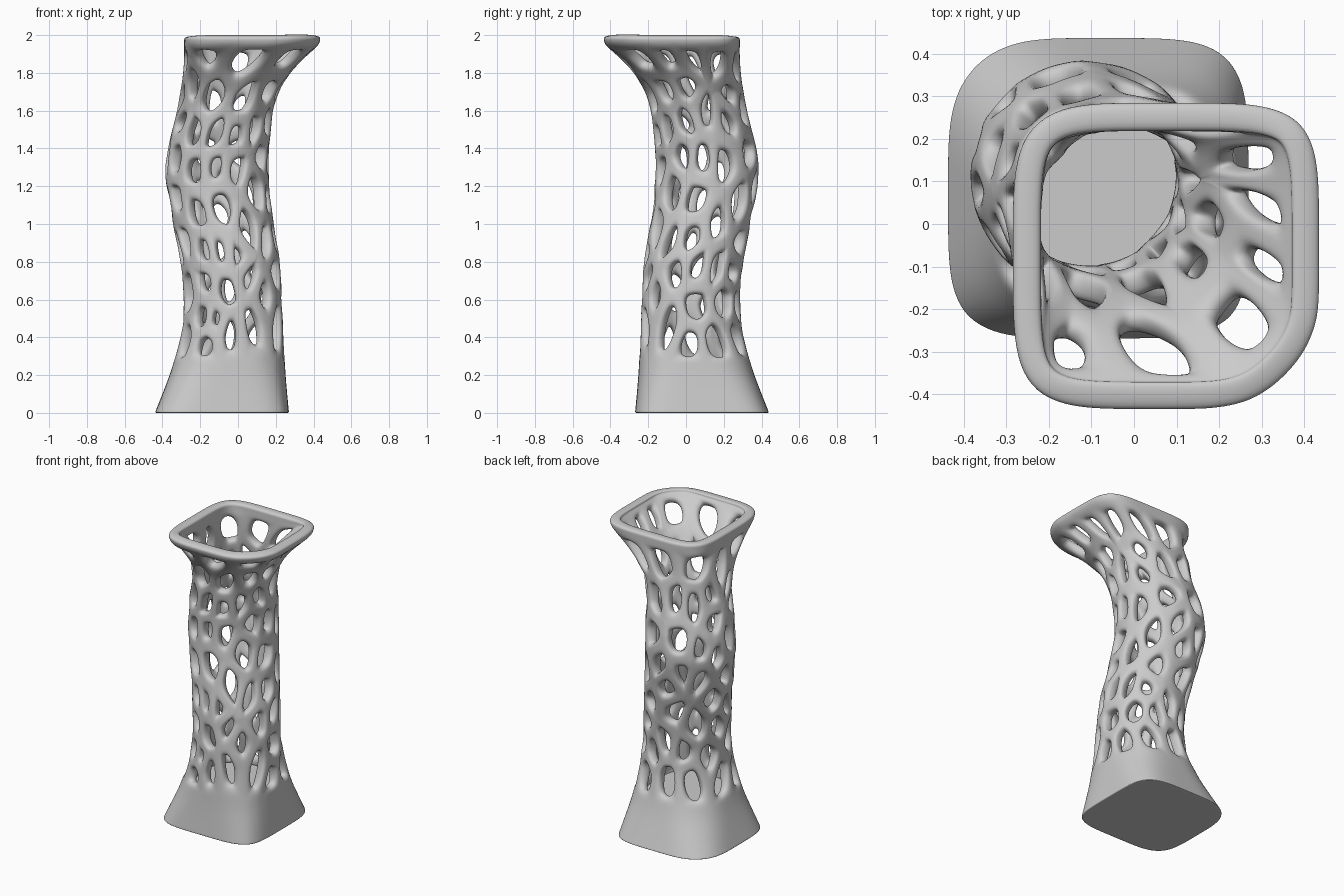
import bpy, bmesh, random
from math import pi, cos, sin, atan2, hypot
from mathutils import Vector, Matrix

if "Cube" in bpy.data.objects:
    bpy.data.objects.remove(bpy.data.objects["Cube"])

random.seed(4)

# Outline: z, left x, right x, squareness (the y outline is the same, mirrored on the diagonal)
OUTLINE = [(0, -.44, .27, 5), (.1, -.40, .26, 4), (.2, -.362, .252, 3.2), (.3, -.33, .246, 2.7),
           (.45, -.295, .24, 2.3), (.6, -.285, .235, 2.1), (.8, -.305, .225, 2), (1, -.345, .19, 2),
           (1.2, -.382, .167, 2), (1.3, -.388, .163, 2), (1.4, -.375, .165, 2), (1.6, -.322, .185, 2.1),
           (1.7, -.305, .215, 2.3), (1.8, -.29, .275, 2.9), (1.88, -.283, .35, 3.8),
           (1.95, -.285, .432, 5), (2.05, -.285, .447, 5.4)]
# Hole centres seen from the front (x, z) and from the right (y, z)
FRONT = [(-.17, 1.87), (.04, 1.86), (.28, 1.87), (-.14, 1.67), (.04, 1.65), (.18, 1.68), (-.24, 1.76),
         (-.31, 1.54), (-.24, 1.47), (-.12, 1.47), (0, 1.47), (.10, 1.51), (-.34, 1.35), (-.24, 1.29),
         (-.12, 1.30), (-.01, 1.30), (.14, 1.39), (-.23, 1.07), (-.08, 1.09), (.12, 1.17), (-.29, .92),
         (-.09, .85), (-.18, .85), (.06, .98), (.16, .93), (-.18, .69), (.06, .72), (-.27, .64),
         (-.07, .64), (.01, .82), (.19, .72), (-.19, .51), (-.12, .49), (-.04, .43), (.08, .47),
         (.20, .46), (-.29, .37), (-.18, .36)]
RIGHT = [(-.24, 1.87), (-.10, 1.88), (.03, 1.89), (.17, 1.86), (-.16, 1.69), (.01, 1.71), (.24, 1.68),
         (-.01, 1.54), (.10, 1.59), (.22, 1.55), (.31, 1.60), (-.14, 1.50), (-.17, 1.32), (-.02, 1.37),
         (.09, 1.33), (.21, 1.32), (.35, 1.39), (-.08, 1.18), (.05, 1.13), (.18, 1.01), (.28, 1.09),
         (-.09, .90), (.03, .93), (.29, .89), (-.07, .76), (.06, .77), (.17, .77), (.25, .76),
         (-.19, .60), (-.09, .47), (.05, .56), (.21, .59), (.02, .37), (.16, .37), (.28, .41)]
A, B = .26, .65                  # scale of angle and height on the unrolled wall
Z_LOW, Z_HIGH = .26, 1.945       # the pierced band
GAP, WALL, FLOOR = .022, .066, .27
W = 2 * pi * A


def section(z):
    """Centre offset, half width and squareness at a height."""
    z = min(max(z, 0), 2.049)
    for p, q in zip(OUTLINE, OUTLINE[1:]):
        if p[0] <= z <= q[0]:
            t = (z - p[0]) / (q[0] - p[0])
            lo, hi, n = (p[k] + t * (q[k] - p[k]) for k in (1, 2, 3))
            return (lo + hi) / 2, (hi - lo) / 2, n


def on_wall(u, z, s=1):
    c, r, n = section(z)
    soft = max(0, cos(u + pi / 4 if z > 1 else u - 3 * pi / 4)) ** 4   # the leaning corner is rounder
    n = 2 + (n - 2) * (1 - (.75 if z > 1 else .5) * soft)
    k = s * r / (abs(cos(u)) ** n + abs(sin(u)) ** n) ** (1 / n)
    return Vector((c + k * cos(u), -c + k * sin(u), z))


def dist(p, q):
    d = abs(p[0] - q[0]) % W
    return hypot(min(d, W - d), p[1] - q[1])


# Seeds on the unrolled wall: the seen holes first, then even filling for the rest
seeds = []


def add_seed(u, z, near):
    p = Vector((u * A, z * B))
    if all(dist(p, q) > near for q in seeds):
        seeds.append(p)


for x, z in FRONT:
    c, r, n = section(z)
    t = (x - c) / r
    if -.97 < t < .74:
        add_seed(atan2(-(1 - abs(t) ** n) ** (1 / n), t), z, .05)
for y, z in RIGHT:
    c, r, n = section(z)
    t = (y + c) / r
    if -.74 < t < .97:
        add_seed(atan2(t, (1 - abs(t) ** n) ** (1 / n)), z, .065)
while True:
    tries = [Vector((random.uniform(-pi, pi) * A, random.uniform(.37, 1.86) * B)) for _ in range(250)]
    best = max(tries, key=lambda p: min(dist(p, q) for q in seeds))
    if min(dist(best, q) for q in seeds) < .105:
        break
    seeds.append(best)


def clip(poly, mid, nrm):
    out = []
    for p, q in zip(poly, poly[1:] + poly[:1]):
        a, b = (p - mid).dot(nrm), (q - mid).dot(nrm)
        if a <= 0:
            out.append(p)
        if a * b < 0:
            out.append(p + (q - p) * (a / (a - b)))
    return out


def cell(s):
    lo, hi = Z_LOW * B, Z_HIGH * B
    poly = [Vector(v) for v in ((s.x - .35, lo), (s.x + .35, lo), (s.x + .35, hi), (s.x - .35, hi))]
    for q in seeds:
        for k in (-W, 0, W):
            o = q + Vector((k, 0))
            if 1e-6 < (o - s).length < .7:
                poly = clip(poly, (s + o) / 2, o - s)
    return poly


bm = bmesh.new()


def vert(p):     # work on a unit cylinder first
    return bm.verts.new((cos(p.x / A), sin(p.x / A), p.y / B))


# Lattice: each cell becomes a ring of quads round an elliptical hole
for s in seeds:
    poly = cell(s)
    mid = (sum(poly, Vector((0, 0))) / len(poly)).lerp(s, .4)
    pairs = list(zip(poly, poly[1:] + poly[:1]))
    outer = []
    for p, q in pairs:
        edge = abs(p.y - q.y) < 1e-6 and min(abs(p.y - Z_LOW * B), abs(p.y - Z_HIGH * B)) < 1e-5
        outer += [p.lerp(q, t) for t in ((0, .25, .5, .75) if edge else (0, .5))]
    near = min(abs((q - p).normalized().cross(mid - p)) for p, q in pairs if (q - p).length > .01)
    f = max(.4, 1 - GAP / near)
    rel = [o - mid for o in outer]
    xy = sum(v.x * v.y for v in rel)
    inv = Matrix(((sum(v.x * v.x for v in rel), xy), (xy, sum(v.y * v.y for v in rel)))).inverted()
    size = [1 / max(v.dot(inv @ v), 1e-9) ** .5 for v in rel]      # ellipse radius / cell radius
    grow = 1.12 * f / max(size)
    ring = [(vert(o), vert(mid + v * min(f, k * grow))) for o, v, k in zip(outer, rel, size)]
    for (a, b), (c, d) in zip(ring, ring[1:] + ring[:1]):
        bm.faces.new((a, c, d, b))
bmesh.ops.remove_doubles(bm, verts=bm.verts, dist=.02)


def band(z_edge, levels, up):
    """Continue the wall from one edge of the lattice through (radius, z) rings."""
    row = sorted((v for v in bm.verts if abs(v.co.z - z_edge) < 1e-4 and v.is_boundary),
                 key=lambda v: atan2(v.co.y, v.co.x))
    for s, z in levels:
        new = []
        for v in row:
            u = atan2(v.co.y, v.co.x)
            new.append(bm.verts.new((s * cos(u), s * sin(u), z)))
        lo, hi = (row, new) if up else (new, row)
        for i in range(len(row)):
            j = (i + 1) % len(row)
            bm.faces.new((lo[i], lo[j], hi[j], hi[i]))
        row = new
    return row


# Rim, flared base and underside
band(Z_HIGH, [(1, 1.97), (1, 1.994)], True)
under = band(Z_LOW, [(1, .2), (1, .13), (1, .06), (1, .012), (1, 0), (.96, 0), (.5, 0)], False)
centre = bm.verts.new((0, 0, 0))
for i, v in enumerate(under):
    bm.faces.new((v, centre, under[(i + 1) % len(under)]))

# Wrap the unit cylinder onto the bent outline; note where the inside floor points go
bm.verts.index_update()
SPREAD = {.2: .97, .13: .9, .06: .8, .012: .7, 0: .6}
inside = {}
for v in bm.verts:
    u, rad, z = atan2(v.co.y, v.co.x), min(1, hypot(v.co.x, v.co.y)), v.co.z
    if z < .25:
        frac = next(k for h, k in SPREAD.items() if abs(h - z) < 1e-4)
        frac *= {.96: .85, .5: .45, 0: 0}.get(round(rad, 2), 1)
        inside[v.index] = on_wall(u, FLOOR, frac * (1 - WALL / section(FLOOR)[1]))
    v.co = on_wall(u, z, rad if z < 1e-5 else 1)

mesh = bpy.data.meshes.new("shell")
bm.to_mesh(mesh)
bm.free()
count = len(mesh.vertices)
vase = bpy.data.objects.new("lattice_vase", mesh)
bpy.context.collection.objects.link(vase)
wall = vase.modifiers.new("wall", 'SOLIDIFY')
wall.thickness, wall.offset = WALL, -1

# Give the wall its thickness, then raise the inner skin of the base into a solid foot
graph = bpy.context.evaluated_depsgraph_get()
solid = bpy.data.meshes.new_from_object(vase.evaluated_get(graph))
vase.modifiers.clear()
vase.data = solid
for i, co in inside.items():
    solid.vertices[count + i].co = co
solid.shade_smooth()
soft = vase.modifiers.new("soften", 'SUBSURF')
soft.levels = soft.render_levels = 2
